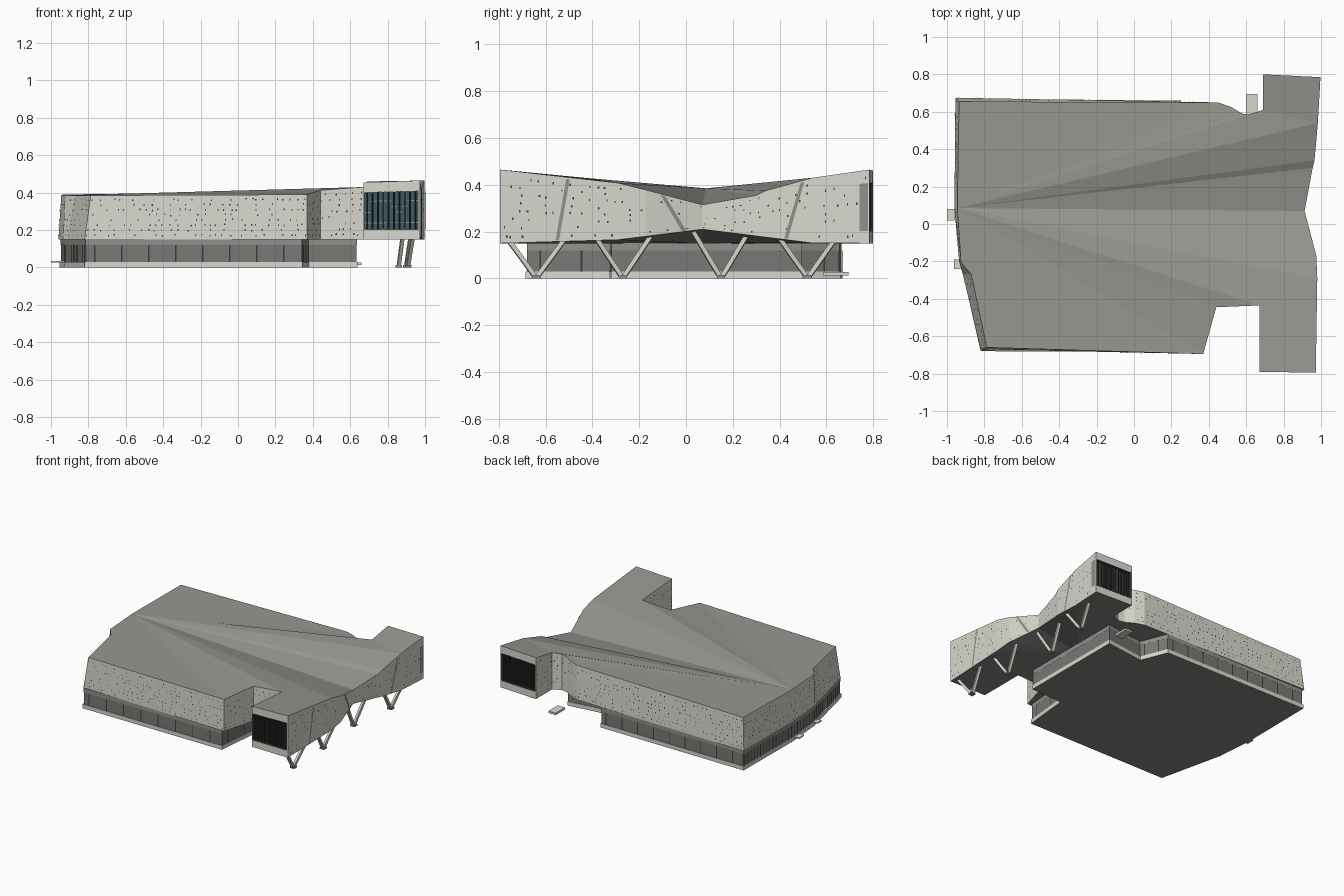
import bpy, bmesh, random
from mathutils import Vector

random.seed(4)
old = bpy.data.objects.get("Cube")
if old:
    bpy.data.objects.remove(old, do_unlink=True)


def material(name, red, green, blue):
    mat = bpy.data.materials.new(name)
    mat.use_nodes = True
    color = (red, green, blue, 1)
    mat.diffuse_color = color
    mat.node_tree.nodes["Principled BSDF"].inputs["Base Color"].default_value = color
    return mat


PANEL = material("pale panel", .69, .69, .62)
ROOF = material("grey roof", .31, .31, .285)
SOFFIT = material("underside grey", .23, .225, .22)
GLAZING = material("smoky glazing", .19, .19, .18)
FRAME = material("dark frame", .045, .045, .045)
WINDOW = material("blue window", .05, .095, .14)
STRIP = material("grey strip", .28, .28, .26)


def finish(bm, name, *mats):
    mesh = bpy.data.meshes.new(name)
    bm.to_mesh(mesh)
    bm.free()
    for mat in mats:
        mesh.materials.append(mat)
    obj = bpy.data.objects.new(name, mesh)
    bpy.context.collection.objects.link(obj)
    return obj


def box(name, center, size, mat):
    bm = bmesh.new()
    bmesh.ops.create_cube(bm, size=1)
    for v in bm.verts:
        v.co = Vector(center) + v.co * Vector(size)
    return finish(bm, name, mat)


def beam(name, start, end, width, mat):
    start, end = Vector(start), Vector(end)
    bm = bmesh.new()
    bmesh.ops.create_cube(bm, size=1)
    turn = (end - start).to_track_quat("Z", "Y")
    for v in bm.verts:
        v.co = (start + end) / 2 + turn @ (v.co * Vector((width, width, (end - start).length)))
    return finish(bm, name, mat)


def on_wall(wall, u, v, lift):
    """Point on a wall quad by (across, up) fractions, moved along its normal."""
    a, b, c, d = wall
    normal = (c - a).cross(d - b).normalized()
    return a.lerp(b, u).lerp(d.lerp(c, u), v) + normal * lift


def plate(bm, wall, corners, lift=.004):
    return bm.faces.new([bm.verts.new(on_wall(wall, u, v, lift)) for u, v in corners])


def rect(u, v, w, h):
    return [(u, v), (u + w, v), (u + w, v + h), (u, v + h)]


# Upper storey outline: x, y, roof height
outline = [
    (-.82, -.67, .385), (.37, -.695, .39), (.44, -.445, .413), (.67, -.435, .43),
    (.67, -.79, .455), (.972, -.795, .465), (.98, -.29, .408), (.975, -.17, .378),
    (.912, .07, .315), (.955, .3, .355), (.965, .34, .375), (.983, .54, .43),
    (.997, .785, .465), (.69, .8, .46), (.69, .61, .428), (.63, .58, .42),
    (.58, .59, .416), (.52, .625, .412), (.45, .65, .41), (-.955, .675, .39),
    (-.96, .085, .385), (-.935, -.2, .385), (-.915, -.27, .385)]
lean = {0: (-.787, -.66), 19: (-.935, .655), 20: (-.945, .085), 21: (-.925, -.205), 22: (-.87, -.27)}
count = len(outline)
lower, upper = [], []
for i, (x, y, z) in enumerate(outline):
    rise = .06 * max(0, 1 - abs(y - .07) / .48) if x > .9 else 0
    lower.append(Vector((x, y, .15 + rise)))
    upper.append(Vector((*lean.get(i, (x, y)), z)))
walls = []
for i in range(count):
    j = (i + 1) % count
    walls.append((lower[i], lower[j], upper[j], upper[i]))
glazed = (4, 12)
opening = rect(.02, .17, .95, .65)

# Upper storey: walls, folded roof fanning from the west, and soffit
bm = bmesh.new()
low = [bm.verts.new(p) for p in lower]
top = [bm.verts.new(p) for p in upper]
hub = bm.verts.new((.55, .07, .15))
south_wing, north_wing = (3, 4, 5, 6), (14, 11, 12, 13)
core = [i for i in range(count) if i not in (4, 5, 12, 13)]
for i in range(count):
    j = (i + 1) % count
    border = (low[i], low[j], top[j], top[i])
    if i not in glazed:
        bm.faces.new(border)
        continue
    # Recessed opening at the end of a wing
    rim = [bm.verts.new(on_wall(walls[i], u, v, 0)) for u, v in opening]
    back = [bm.verts.new(on_wall(walls[i], u, v, -.035)) for u, v in opening]
    for k in range(4):
        n = (k + 1) % 4
        bm.faces.new((border[k], border[n], rim[n], rim[k]))
        bm.faces.new((rim[k], rim[n], back[n], back[k])).material_index = 3
    bm.faces.new(back).material_index = 4
for wing in (south_wing, north_wing):
    bm.faces.new([top[i] for i in wing]).material_index = 1
    bm.faces.new([low[i] for i in reversed(wing)]).material_index = 2
apex = 20
for i, j in zip(core, core[1:] + core[:1]):
    if apex not in (i, j):
        bm.faces.new((top[apex], top[i], top[j])).material_index = 1
    bm.faces.new((hub, low[j], low[i])).material_index = 2
finish(bm, "upper_storey", PANEL, ROOF, SOFFIT, FRAME, WINDOW)

# Scattered small perforations in the panels, sparser on the east facade
bm = bmesh.new()
for i, wall in enumerate(walls):
    length = (wall[1] - wall[0]).length
    columns = int(length / .036)
    if i in glazed or columns < 1:
        continue
    chance = .35 if 5 <= i <= 11 else .55
    for row in range(8):
        for col in range(columns):
            if random.random() < chance:
                u = (col + random.uniform(.1, .7)) / columns
                v = .06 + row * .115 + random.uniform(0, .03)
                plate(bm, wall, rect(u, v, random.uniform(.004, .008) / length, .035))
finish(bm, "panel_perforations", FRAME)

# Slanted joints on the east facade
bm = bmesh.new()
for i, foot, head, width in ((5, .47, .56, .03), (7, .63, .25, .08), (10, .4, .75, .08)):
    plate(bm, walls[i], [(foot, .02), (foot + width, .02), (head + width, .97), (head, .97)], .005)
plate(bm, walls[11], rect(.82, .17, .15, .65), .005)
finish(bm, "facade_joints", STRIP)

# Upright fins and pale glazing bars in the wing end windows
for i, side in zip(glazed, ("south", "north")):
    (u0, v0), (u1, v1) = opening[0], opening[2]
    for k in range(10):
        u = u0 + (u1 - u0) * (k + .5) / 10
        for depth in (-.028, -.018, -.008):
            beam(f"{side}_window_fin_{k}", on_wall(walls[i], u, v0, depth),
                 on_wall(walls[i], u, v1, depth), .01 if depth < -.02 else .006, FRAME)
    bm = bmesh.new()
    for k in range(10):
        v = v0 + (v1 - v0) * random.choice((.3, .45, .6, .75))
        plate(bm, walls[i], rect(u0 + (u1 - u0) * k / 10, v, .095, .016), -.031)
    plate(bm, walls[i], rect(u0, v0 + .11, u1 - u0, .014), -.03)
    finish(bm, side + "_window_bars", STRIP)

# Ground storey: plinth, recessed glazing and head band
plan = [(-.82, -.68), (.345, -.685), (.38, -.33), (.64, -.32), (.64, .5),
        (.33, .46), (.25, .66), (-.95, .67), (-.955, .08), (-.93, -.2)]


def storey(name, z0, z1, scale, mat, under):
    bm = bmesh.new()
    ring = [[bm.verts.new((x * scale, y * scale, z)) for x, y in plan] for z in (z0, z1)]
    n = len(plan)
    for i in range(n):
        j = (i + 1) % n
        bm.faces.new((ring[0][i], ring[0][j], ring[1][j], ring[1][i]))
    bm.faces.new(ring[1])
    bm.faces.new(ring[0][::-1]).material_index = 1
    finish(bm, name, mat, under)


storey("plinth", 0, .03, 1, PANEL, SOFFIT)
storey("ground_glazing", .03, .12, .992, GLAZING, SOFFIT)
storey("head_band", .12, .152, .993, STRIP, SOFFIT)

# Mullions, closer together on the west side, none under the east wing
bm = bmesh.new()
for i, (x, y) in enumerate(plan):
    if i in (2, 3, 4):
        continue
    x2, y2 = plan[(i + 1) % len(plan)]
    a, b = Vector((x, y, 0)) * .992, Vector((x2, y2, 0)) * .992
    a.z = b.z = .03
    lift = Vector((0, 0, .09))
    wall = (a, b, b + lift, a + lift)
    length = (b - a).length
    n = max(2, int(length / (.035 if i > 6 else .13)))
    for k in range(n):
        plate(bm, wall, rect((k + .3) / n, 0, .008 / length, 1))
finish(bm, "mullions", FRAME)

# V-shaped columns on pads below the east wing
for k, (x, y, head) in enumerate(((.91, -.64, .165), (.9, -.27, .18), (.86, .15, .2), (.91, .52, .17))):
    box(f"column_pad_{k}", (x, y, .006), (.035, .035, .012), STRIP)
    for side in (-1, 1):
        beam(f"column_{k}_{'south' if side < 0 else 'north'}",
             (x, y + side * .008, .012), (x + .025, y + side * .12, head), .019, PANEL)

# Entrance slabs
box("west_slab", (-.98, .05, .03), (.04, .06, .008), PANEL)
box("south_west_slab", (-.945, -.215, .03), (.035, .05, .008), PANEL)
box("north_slab", (.63, .64, .02), (.06, .11, .015), PANEL)
